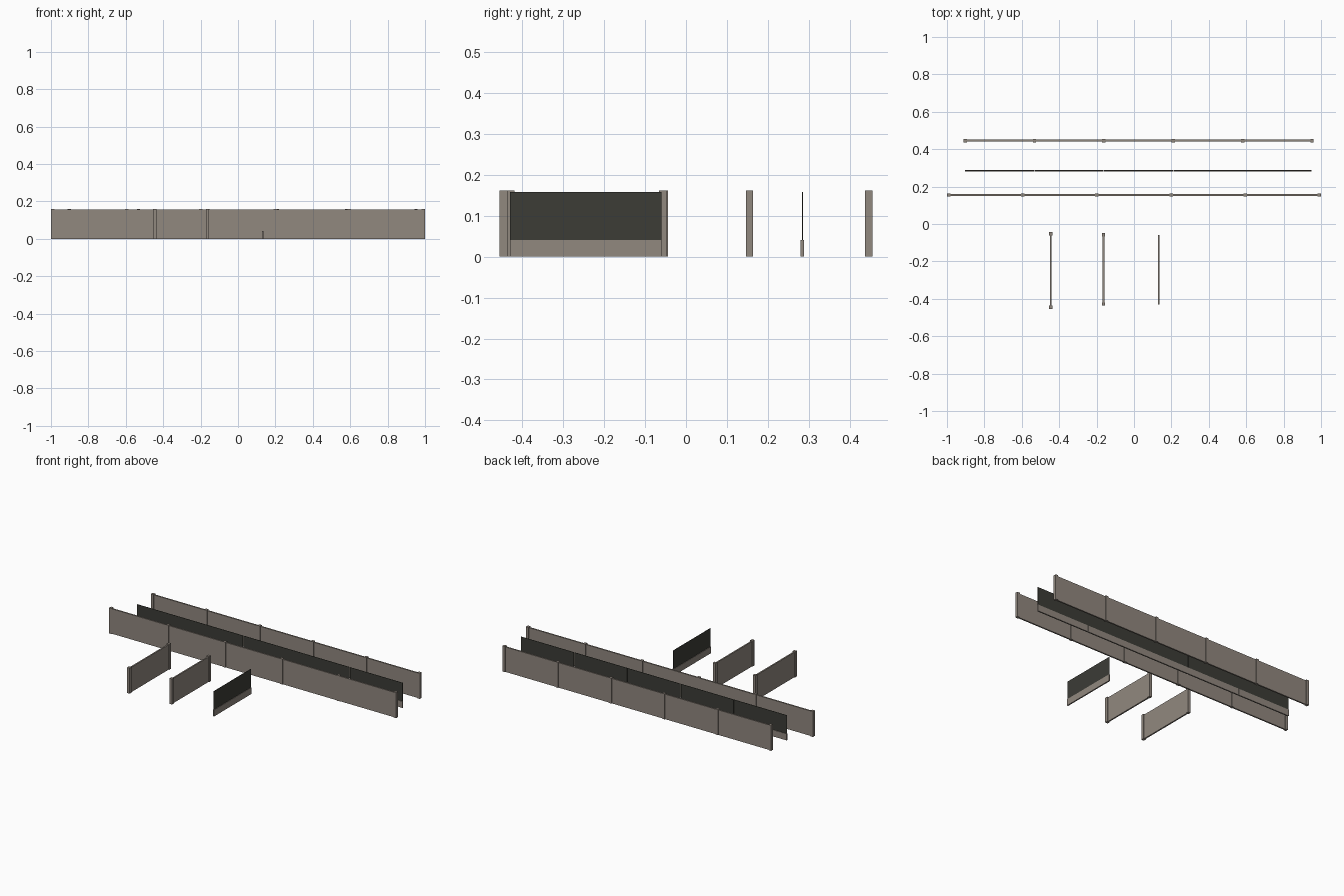
import bpy

if "Cube" in bpy.data.objects:
    bpy.data.objects.remove(bpy.data.objects["Cube"])


def material(name, rgb):
    m = bpy.data.materials.new(name)
    m.diffuse_color = (*rgb, 1)
    m.use_nodes = True
    m.node_tree.nodes["Principled BSDF"].inputs["Base Color"].default_value = m.diffuse_color
    return m


CONCRETE = material("warm_grey_concrete", (0.283, 0.246, 0.212))
DARK = material("dark_sheet", (0.045, 0.045, 0.037))

POST, POST_H = 0.018, 0.161
PANEL_T, PANEL_H = 0.009, 0.157
BASE_T, BASE_H, SHEET_T = 0.008, 0.041, 0.002


def box(name, x, y, z0, z1, sx, sy, mat):
    bpy.ops.mesh.primitive_cube_add(size=1, location=(x, y, (z0 + z1) / 2))
    ob = bpy.context.object
    ob.name = name
    ob.scale = (sx, sy, z1 - z0)
    bpy.ops.object.transform_apply(location=False, rotation=False, scale=True)
    ob.data.materials.append(mat)


def run_box(name, axis, along, across, z0, z1, length, thick, mat):
    """Box laid along the x or y axis."""
    if axis == "x":
        box(name, along, across, z0, z1, length, thick, mat)
    else:
        box(name, across, along, z0, z1, thick, length, mat)


def concrete_fence(name, axis, start, end, across, bays):
    """Solid panels standing between square posts."""
    pitch = (end - start) / bays
    for i in range(bays + 1):
        run_box(name + "_post", axis, start + i * pitch, across,
                0, POST_H, POST, POST, CONCRETE)
    for i in range(bays):
        run_box(name + "_panel", axis, start + (i + 0.5) * pitch, across,
                0, PANEL_H, pitch - POST * 0.8, PANEL_T, CONCRETE)


def sheet_fence(name, axis, start, end, across, bays):
    """Thin dark sheets above a low concrete base, no posts."""
    pitch = (end - start) / bays
    for i in range(bays):
        c = start + (i + 0.5) * pitch
        run_box(name + "_base", axis, c, across, 0, BASE_H,
                pitch - 0.002, BASE_T, CONCRETE)
        run_box(name + "_sheet", axis, c, across, BASE_H, PANEL_H,
                pitch - 0.002, SHEET_T, DARK)


# Long five-bay runs
concrete_fence("front_wall", "x", -0.991, 0.991, 0.155, 5)
sheet_fence("middle_fence", "x", -0.904, 0.951, 0.284, 5)
concrete_fence("back_wall", "x", -0.903, 0.952, 0.446, 5)

# Single bays, turned sideways
concrete_fence("wide_single_wall", "y", -0.446, -0.053, -0.445, 1)
concrete_fence("narrow_single_wall", "y", -0.428, -0.057, -0.163, 1)
sheet_fence("single_fence", "y", -0.431, -0.059, 0.131, 1)
